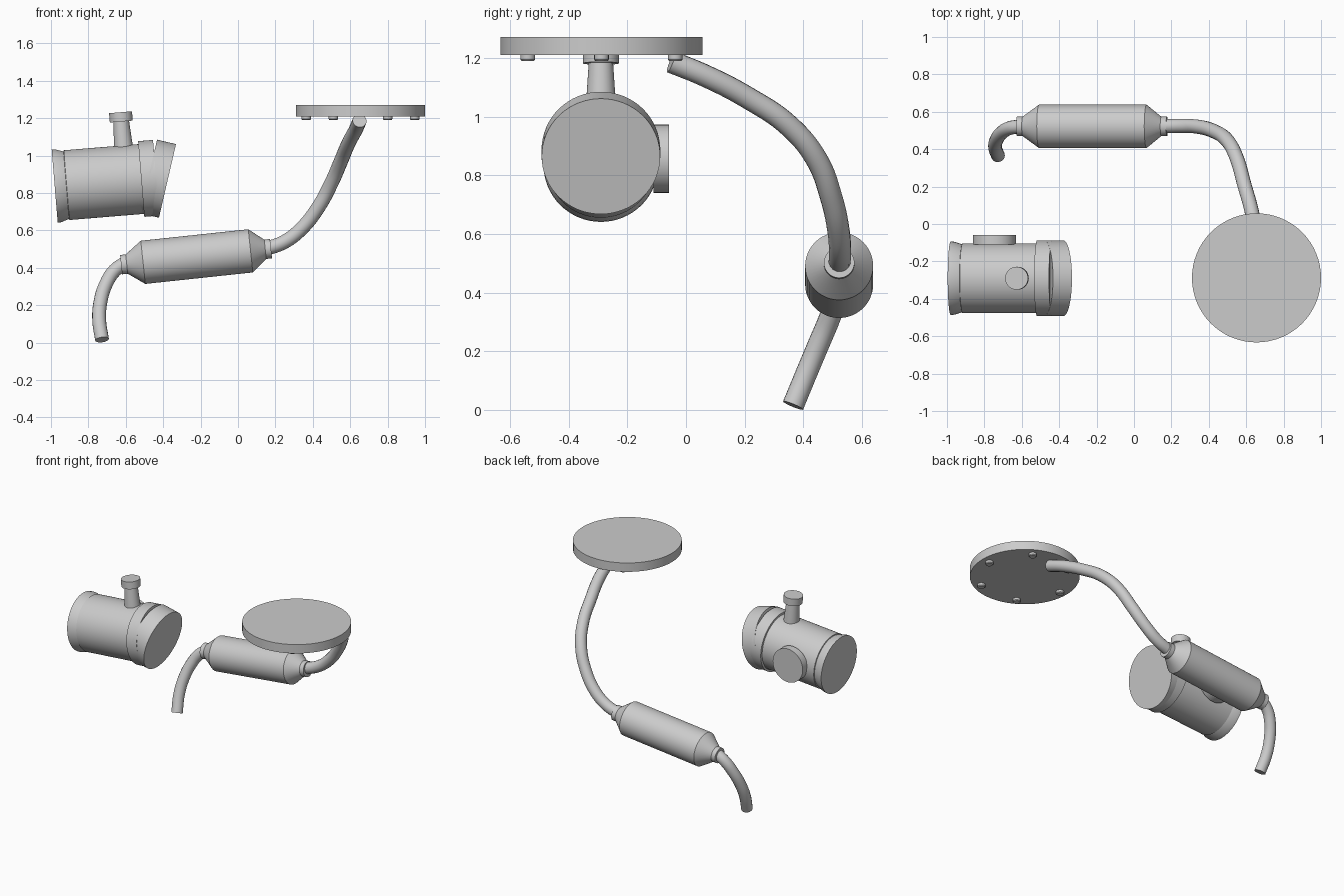
import bpy, bmesh, math
from mathutils import Vector

cube = bpy.data.objects.get("Cube")
if cube:
    bpy.data.objects.remove(cube, do_unlink=True)

GREY = (0.6, 0.6, 0.6, 1)
metal = bpy.data.materials.new("light grey metal")
metal.use_nodes = True
metal.diffuse_color = GREY
metal.node_tree.nodes["Principled BSDF"].inputs["Base Color"].default_value = GREY


def finish(ob):
    """Apply the material and smooth shading with sharp rims."""
    ob.data.materials.clear()
    ob.data.materials.append(metal)
    bpy.ops.object.select_all(action='DESELECT')
    ob.select_set(True)
    bpy.context.view_layer.objects.active = ob
    bpy.ops.object.shade_smooth_by_angle(angle=math.radians(30))


def lathe(name, start, axis, profile, sides=48):
    """Capped solid of revolution; profile is (distance along axis, radius)."""
    turn = Vector(axis).to_track_quat('Z', 'Y')
    bm = bmesh.new()
    rings = []
    for d, r in profile:
        ring = []
        for i in range(sides):
            a = math.tau * i / sides
            p = Vector((r * math.cos(a), r * math.sin(a), d))
            ring.append(bm.verts.new(turn @ p + Vector(start)))
        rings.append(ring)
    for low, high in zip(rings, rings[1:]):
        for i in range(sides):
            j = (i + 1) % sides
            bm.faces.new((low[i], low[j], high[j], high[i]))
    bm.faces.new(rings[0][::-1])
    bm.faces.new(rings[-1])
    mesh = bpy.data.meshes.new(name)
    bm.to_mesh(mesh)
    bm.free()
    ob = bpy.data.objects.new(name, mesh)
    bpy.context.collection.objects.link(ob)
    finish(ob)
    return ob


def pipe(name, points, radius):
    """Round bent pipe through the points, with flat closed ends."""
    curve = bpy.data.curves.new(name, 'CURVE')
    curve.dimensions = '3D'
    curve.bevel_depth = radius
    curve.bevel_resolution = 6
    curve.resolution_u = 8
    curve.use_fill_caps = True
    spline = curve.splines.new('BEZIER')
    spline.bezier_points.add(len(points) - 1)
    for bp, p in zip(spline.bezier_points, points):
        bp.co = p
        bp.handle_left_type = bp.handle_right_type = 'AUTO'
    ob = bpy.data.objects.new(name, curve)
    bpy.context.collection.objects.link(ob)
    bpy.ops.object.select_all(action='DESELECT')
    ob.select_set(True)
    bpy.context.view_layer.objects.active = ob
    bpy.ops.object.convert(target='MESH')
    finish(bpy.context.view_layer.objects.active)


# Mounting plate with a hexagon of bolt heads underneath
PX, PY = 0.655, -0.288
lathe("mounting_plate", (PX, PY, 1.21), (0, 0, 1), [(0, 0.345), (0.062, 0.345)], 64)
for k in range(6):
    a = math.tau * k / 6
    pos = (PX + 0.29 * math.cos(a), PY + 0.29 * math.sin(a), 1.19)
    lathe(f"plate_bolt_{k + 1}", pos, (0, 0, 1), [(0, 0.021), (0.005, 0.025), (0.022, 0.025)], 16)

# Bent pipes on each end of the silencer
pipe("inlet_pipe", [(0.65, -0.05, 1.187), (0.63, 0.065, 1.14), (0.59, 0.21, 1.065),
                    (0.55, 0.35, 0.97), (0.50, 0.445, 0.855), (0.43, 0.495, 0.725),
                    (0.34, 0.52, 0.61), (0.25, 0.525, 0.54), (0.14, 0.523, 0.498)], 0.038)
pipe("tail_pipe", [(-0.60, 0.522, 0.428), (-0.66, 0.514, 0.385), (-0.705, 0.49, 0.315),
                   (-0.735, 0.45, 0.22), (-0.742, 0.408, 0.12), (-0.727, 0.365, 0.016)], 0.037)

# Silencer with coned ends and short necks
tilt = math.radians(6.1)
lathe("silencer", (-0.625, 0.522, 0.417), (math.cos(tilt), 0, math.sin(tilt)),
      [(0, 0.052), (0.03, 0.052), (0.118, 0.116), (0.696, 0.116), (0.775, 0.052), (0.806, 0.052)])

# Chamber barrel with a flared end, and a collar at the other end
tilt = math.radians(4.7)
along = Vector((math.cos(tilt), 0, math.sin(tilt)))
up = Vector((-math.sin(tilt), 0, math.cos(tilt)))
base = Vector((-0.98, -0.29, 0.837))
lathe("chamber_barrel", base, along,
      [(0, 0.196), (0.02, 0.195), (0.062, 0.181), (0.064, 0.187), (0.48, 0.187)], 64)
lathe("chamber_collar", base + along * 0.464, along, [(0, 0.203), (0.08, 0.203)], 64)

# Angled end piece meeting the collar
bend = math.radians(13)
nose = Vector((math.cos(bend), 0, -math.sin(bend)))
lathe("angled_end", Vector((-0.377, -0.29, 0.865)) - nose * 0.104, nose,
      [(0, 0.202), (0.104, 0.202)], 64)

# Filler stem and cap on top of the barrel
top = Vector((-0.628, -0.29, 1.232))
lathe("filler_stem", top - up * 0.22, up, [(0, 0.053), (0.18, 0.041)], 32)
lathe("filler_cap", top - up * 0.05, up, [(0, 0.0615), (0.05, 0.0615)], 32)

# Round side port at the back of the barrel
lathe("side_port", (-0.746, -0.11, 0.857), (0, 1, 0), [(0, 0.116), (0.052, 0.116)])
